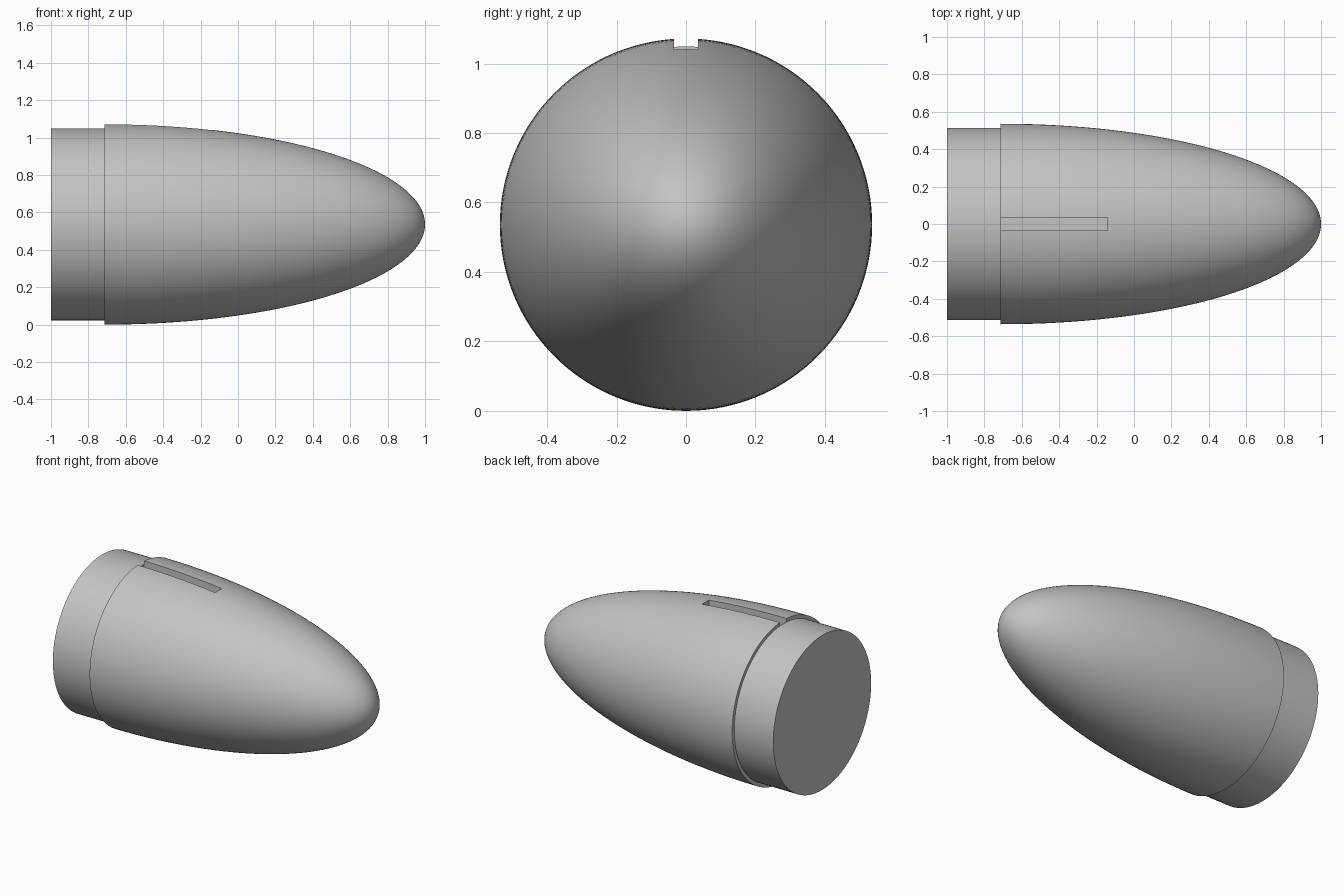
import bpy, bmesh, math
from mathutils import Vector, Matrix

RADIUS = 0.536       # shell radius at the shoulder, also the axis height
SPIGOT_RADIUS = 0.513
SHOULDER = -0.714    # x where the shell meets the spigot
SEGMENTS = 128

cube = bpy.data.objects.get("Cube")
if cube:
    bpy.data.objects.remove(cube, do_unlink=True)

grey = bpy.data.materials.new("plain_grey")
grey.use_nodes = True
COLOUR = (0.55, 0.55, 0.55, 1)
grey.diffuse_color = COLOUR
grey.node_tree.nodes["Principled BSDF"].inputs["Base Color"].default_value = COLOUR


def add_object(name, bm):
    bmesh.ops.recalc_face_normals(bm, faces=bm.faces[:])
    mesh = bpy.data.meshes.new(name)
    bm.to_mesh(mesh)
    bm.free()
    mesh.materials.append(grey)
    obj = bpy.data.objects.new(name, mesh)
    bpy.context.collection.objects.link(obj)
    return obj


def revolve(name, profile):
    """Turn (x, radius) points about the long horizontal axis."""
    bm = bmesh.new()
    verts = [bm.verts.new((x, 0, RADIUS + r)) for x, r in profile]
    edges = [bm.edges.new(pair) for pair in zip(verts, verts[1:])]
    bmesh.ops.spin(bm, geom=verts + edges, cent=(0, 0, RADIUS), axis=(1, 0, 0),
                   angle=math.tau, steps=SEGMENTS, use_duplicate=False)
    bmesh.ops.remove_doubles(bm, verts=bm.verts[:], dist=1e-5)
    return add_object(name, bm)


def smooth(obj):
    bpy.ops.object.select_all(action="DESELECT")
    obj.select_set(True)
    bpy.context.view_layer.objects.active = obj
    bpy.ops.object.shade_smooth_by_angle(angle=math.radians(30))


# Half-ellipsoid shell, closed by a flat back at the shoulder
STEPS = 48
angles = [math.pi / 2 * i / STEPS for i in range(STEPS)]
curve = [(SHOULDER + (1 - SHOULDER) * math.sin(a), RADIUS * math.cos(a)) for a in angles]
nose = revolve("nose_shell", [(SHOULDER, 0)] + curve + [(1, 0)])

# Narrower plug at the rear
spigot = revolve("rear_spigot", [(-1, 0), (-1, SPIGOT_RADIUS),
                                 (SHOULDER, SPIGOT_RADIUS), (SHOULDER, 0)])

# Keyway along the top of the shell, open toward the rear
low, high = Vector((-0.8, -0.035, 1.0)), Vector((-0.143, 0.035, 1.2))
bm = bmesh.new()
bmesh.ops.create_cube(bm, size=1, matrix=Matrix.Translation((low + high) / 2)
                      @ Matrix.Diagonal((*(high - low), 1)))
cutter = add_object("keyway_cutter", bm)
cutter.hide_render = True
cut = nose.modifiers.new("keyway", "BOOLEAN")
cut.operation, cut.solver, cut.object = "DIFFERENCE", "EXACT", cutter
bpy.ops.object.select_all(action="DESELECT")
bpy.context.view_layer.objects.active = nose
nose.select_set(True)
bpy.ops.object.modifier_apply(modifier=cut.name)
bpy.data.objects.remove(cutter, do_unlink=True)

for part in (nose, spigot):
    smooth(part)
